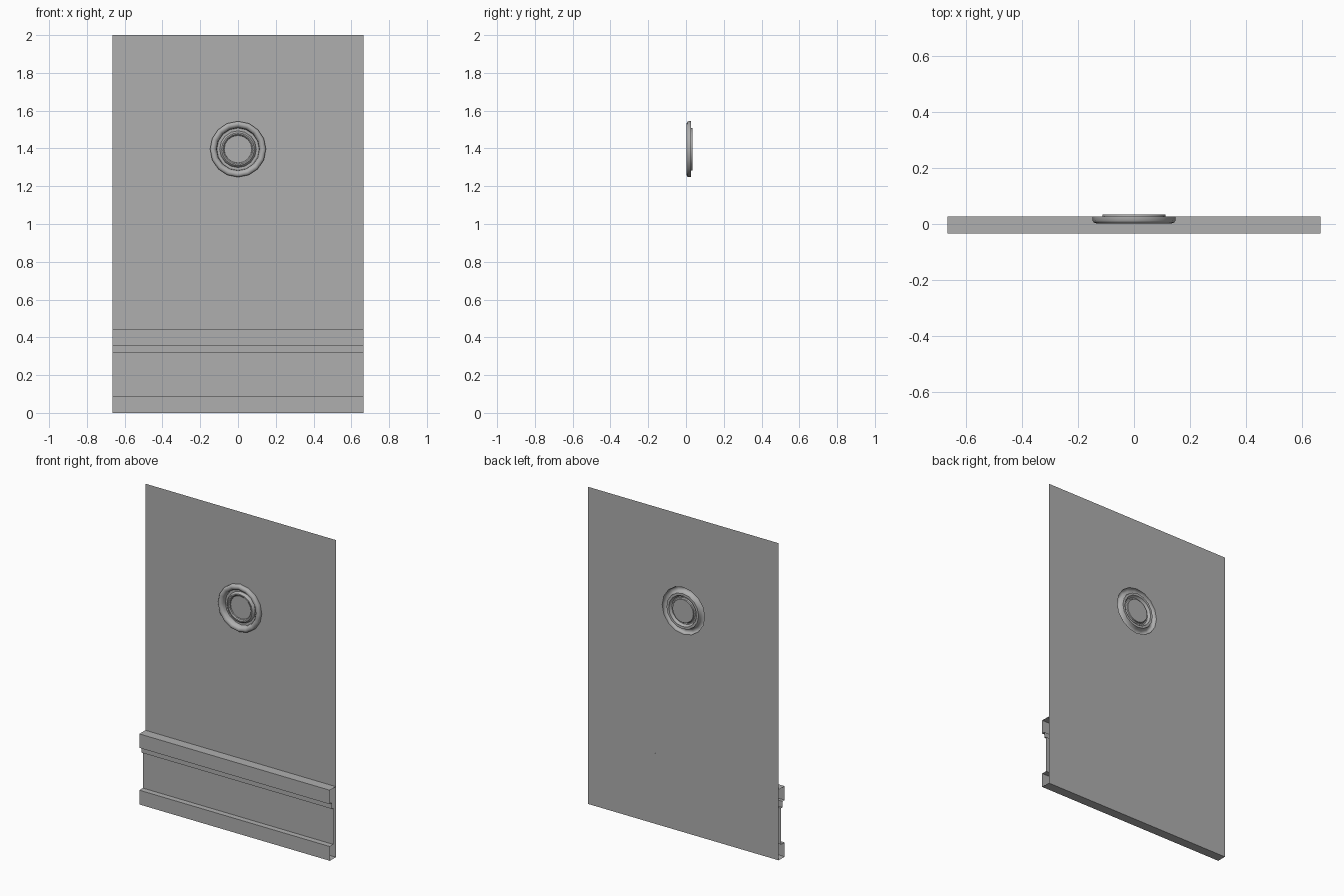
import bpy, bmesh, math
from mathutils import Vector

if "Cube" in bpy.data.objects:
    bpy.data.objects.remove(bpy.data.objects["Cube"])

HALF_W, HEIGHT = 0.665, 2.0
WALL_Y = 0.026
ROSE_Z, ROSE_R, SIDES = 1.396, 0.148, 16

# Dark grey paint shared by all parts
paint = bpy.data.materials.new("dark_grey")
paint.diffuse_color = (0.43, 0.43, 0.43, 1)
paint.use_nodes = True
paint.node_tree.nodes["Principled BSDF"].inputs["Base Color"].default_value = paint.diffuse_color


def finish(bm, name, smooth=False):
    me = bpy.data.meshes.new(name)
    bm.to_mesh(me)
    bm.free()
    me.materials.append(paint)
    ob = bpy.data.objects.new(name, me)
    bpy.context.collection.objects.link(ob)
    if smooth:
        bpy.ops.object.select_all(action='DESELECT')
        ob.select_set(True)
        bpy.context.view_layer.objects.active = ob
        bpy.ops.object.shade_smooth_by_angle(angle=math.radians(40))
    return ob


def circle(bm, r, y):
    return [bm.verts.new((r * math.cos(2 * math.pi * i / SIDES), y,
                          ROSE_Z + r * math.sin(2 * math.pi * i / SIDES)))
            for i in range(SIDES)]


# Wall: a thin sheet with a round opening for the rosette
bm = bmesh.new()
corners = [bm.verts.new((x, WALL_Y, z)) for x, z in
           [(-HALF_W, 0), (HALF_W, 0), (HALF_W, HEIGHT), (-HALF_W, HEIGHT)]]
edges = []
for loop in (corners, circle(bm, ROSE_R, WALL_Y)):
    edges += [bm.edges.new((a, b)) for a, b in zip(loop, loop[1:] + loop[:1])]
bmesh.ops.triangle_fill(bm, edges=edges, use_beauty=True, normal=Vector((0, -1, 0)))
bmesh.ops.dissolve_limit(bm, angle_limit=0.01, verts=[], edges=bm.edges[:])
finish(bm, "wall_panel")

# Wainscot moulding: stepped (y, z) profile swept across the wall, open ends
profile = [(WALL_Y, 0), (-0.034, 0), (-0.034, 0.09), (0.001, 0.09), (0.001, 0.319),
           (-0.013, 0.319), (-0.013, 0.357), (-0.034, 0.357), (-0.034, 0.445), (WALL_Y, 0.445)]
bm = bmesh.new()
left, right = ([bm.verts.new((x, y, z)) for y, z in profile] for x in (-HALF_W, HALF_W))
for i in range(len(profile) - 1):
    bm.faces.new((left[i], right[i], right[i + 1], left[i + 1]))
finish(bm, "wainscot_moulding")

# Rosette: (radius, y) profile turned about the y axis
turned = [(ROSE_R, WALL_Y), (ROSE_R, 0.012), (0.143, 0.005), (0.133, 0.002), (0.123, 0.005),
          (0.115, 0.014), (0.112, 0.034), (0.097, 0.034), (0.094, 0.024), (0.087, 0.018),
          (0.080, 0.018), (0.074, 0.023), (0.073, 0.031)]
bm = bmesh.new()
rings = [circle(bm, r, y) for r, y in turned]
for a, b in zip(rings, rings[1:]):
    for i in range(SIDES):
        j = (i + 1) % SIDES
        bm.faces.new((a[i], a[j], b[j], b[i]))
bm.faces.new(rings[-1])
finish(bm, "rosette", smooth=True)
